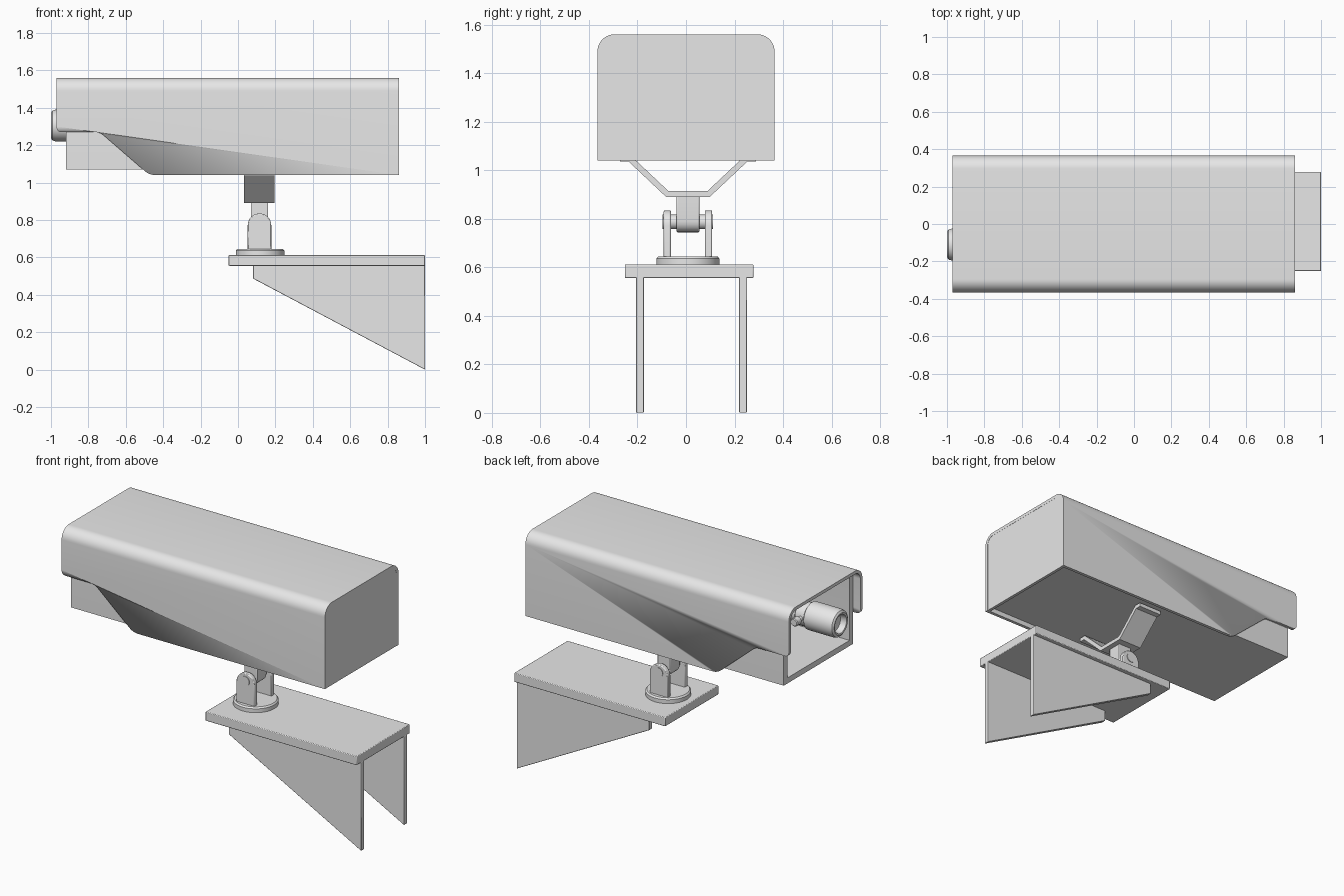
import bpy, bmesh, math
from mathutils import Vector, Matrix

if "Cube" in bpy.data.objects:
    bpy.data.objects.remove(bpy.data.objects["Cube"], do_unlink=True)

grey = bpy.data.materials.new("plain_grey")
grey.use_nodes = True
grey.diffuse_color = (0.8, 0.8, 0.8, 1)
grey.node_tree.nodes["Principled BSDF"].inputs["Base Color"].default_value = (0.8, 0.8, 0.8, 1)

CX, CY = 0.115, 0.008      # centre of the swivel mount


def finish(name, bm, bevel=0, smooth=True):
    bmesh.ops.recalc_face_normals(bm, faces=bm.faces)
    mesh = bpy.data.meshes.new(name)
    bm.to_mesh(mesh)
    bm.free()
    mesh.materials.append(grey)
    ob = bpy.data.objects.new(name, mesh)
    bpy.context.collection.objects.link(ob)
    if bevel:
        mod = ob.modifiers.new("soft_edges", "BEVEL")
        mod.width, mod.segments, mod.limit_method = bevel, 2, "ANGLE"
    if smooth:
        bpy.ops.object.select_all(action="DESELECT")
        ob.select_set(True)
        bpy.context.view_layer.objects.active = ob
        bpy.ops.object.shade_smooth_by_angle(angle=math.radians(35))
    return ob


def prism_mesh(points, axis, start, end):
    """Extrude a 2D outline along x (points are y, z) or y (points are x, z)."""
    bm = bmesh.new()
    place = (lambda u, v: (start, u, v)) if axis == "x" else (lambda u, v: (u, start, v))
    face = bm.faces.new([bm.verts.new(place(u, v)) for u, v in points])
    grown = bmesh.ops.extrude_face_region(bm, geom=[face], use_keep_orig=True)
    shift = Vector((end - start, 0, 0) if axis == "x" else (0, end - start, 0))
    bmesh.ops.translate(bm, vec=shift, verts=[v for v in grown["geom"] if isinstance(v, bmesh.types.BMVert)])
    bmesh.ops.recalc_face_normals(bm, faces=bm.faces)
    return bm


def prism(name, points, axis, start, end, bevel=0):
    return finish(name, prism_mesh(points, axis, start, end), bevel)


def arc(u, v, r, a, b, steps=10):
    angles = [math.radians(a + (b - a) * i / steps) for i in range(steps + 1)]
    return [(u + r * math.cos(t), v + r * math.sin(t)) for t in angles]


def hood_section(half, bottom, top, r):
    """Right bottom, over both rounded shoulders, to left bottom."""
    return ([(half, bottom)] + arc(half - r, top - r, r, 0, 90)
            + arc(r - half, top - r, r, 90, 180) + [(-half, bottom)])


def lathe(name, profile, origin, direction, steps=40):
    """Revolve (distance, radius) points around a line."""
    bm = bmesh.new()
    verts = [bm.verts.new((r, 0, d)) for d, r in profile]
    edges = [bm.edges.new(pair) for pair in zip(verts, verts[1:])]
    bmesh.ops.spin(bm, geom=verts + edges, axis=(0, 0, 1), cent=(0, 0, 0),
                   angle=math.tau, steps=steps, use_duplicate=False)
    bmesh.ops.remove_doubles(bm, verts=bm.verts, dist=0.0005)
    turn = Vector((0, 0, 1)).rotation_difference(Vector(direction)).to_matrix().to_4x4()
    bm.transform(Matrix.Translation(origin) @ turn)
    return finish(name, bm)


# Outer sunshield: thin folded sheet with the visor shape cut from its sides
outer = hood_section(0.365, 1.04, 1.56, 0.07)
inner = hood_section(0.345, 1.04, 1.54, 0.05)
shield = prism("sunshield", outer + inner[::-1], "x", -0.97, 0.86)
notch = ([(-1.1, 1.0), (-1.1, 1.3), (-0.97, 1.3)] + arc(-0.945, 1.295, 0.025, 180, 270, 5)
         + arc(-0.765, 1.2, 0.07, 90, 51, 5) + arc(-0.44, 1.13, 0.09, 231, 270, 5) + [(-0.44, 1.0)])
cutter = prism("visor_cutter", notch, "y", -0.6, 0.6)
cutter.hide_render = True
cutter.hide_viewport = True
cut = shield.modifiers.new("visor", "BOOLEAN")
cut.object, cut.operation, cut.solver = cutter, "DIFFERENCE", "EXACT"
prism("rear_cap", outer, "x", 0.84, 0.859)

# Inner housing: hollow box, open at the lens end behind a narrow frame
bm = prism_mesh(hood_section(0.344, 1.07, 1.539, 0.05), "x", -0.92, 0.845)
mouth = min(bm.faces, key=lambda f: f.calc_center_median().x)
bmesh.ops.inset_region(bm, faces=[mouth], thickness=0.035, use_even_offset=True)
pushed = bmesh.ops.extrude_face_region(bm, geom=[mouth])
bmesh.ops.translate(bm, vec=(1.7, 0, 0),
                    verts=[v for v in pushed["geom"] if isinstance(v, bmesh.types.BMVert)])
if mouth.is_valid:
    bmesh.ops.delete(bm, geom=[mouth], context="FACES_ONLY")
finish("inner_housing", bm)

# Camera inside the housing
LENS = Vector((0, -0.11, 1.305))
body = [(-0.22, 1.2), (0.0, 1.2), (0.0, 1.41), (-0.22, 1.41)]
prism("camera_body", body, "x", -0.62, 0.0, 0.012)
lathe("lens", [(-0.6, 0.0), (-0.6, 0.06), (-0.72, 0.06), (-0.73, 0.072), (-0.79, 0.072), (-0.8, 0.085),
               (-0.975, 0.085), (-0.992, 0.08), (-1.0, 0.068), (-0.998, 0.058), (-0.96, 0.052),
               (-0.95, 0.0)], LENS, (1, 0, 0))
for i, x in enumerate((-0.77, -0.68)):
    lathe(f"lens_knob_{i + 1}", [(0.05, 0), (0.05, 0.015), (0.1, 0.015), (0.1, 0.025), (0.135, 0.025),
                                 (0.14, 0.02), (0.14, 0)], LENS + Vector((x, 0, 0)), (0, 1, 0), 20)

# Bent strap under the housing
half = [(0.085, 0.902), (0.24, 1.048), (0.28, 1.048)]
path = [(-y, z) for y, z in reversed(half)] + half
bm = bmesh.new()
rows = [[bm.verts.new((x, CY + y, z)) for x in (0.032, 0.195)] for y, z in path]
for a, b in zip(rows, rows[1:]):
    bm.faces.new((a[0], a[1], b[1], b[0]))
strap = finish("bent_strap", bm, smooth=False)
sheet = strap.modifiers.new("sheet", "SOLIDIFY")
sheet.thickness, sheet.offset, sheet.use_even_offset = 0.024, 0, True

# Swivel: central tongue, two rounded ears, pin and round foot
tongue = arc(CX, 0.79, 0.046, 180, 360) + [(CX + 0.046, 0.895), (CX - 0.046, 0.895)]
prism("swivel_tongue", tongue, "y", CY - 0.047, CY + 0.047, 0.005)
ear = arc(CX, 0.772, 0.063, 0, 180, 16) + [(CX - 0.063, 0.64), (CX + 0.063, 0.64)]
for side, sign in (("front", -1), ("back", 1)):
    prism(f"{side}_swivel_ear", ear, "y", CY + sign * 0.07, CY + sign * 0.1, 0.005)
pin = [(-0.104, 0), (-0.104, 0.03), (0.104, 0.03), (0.104, 0)]
lathe("swivel_pin", pin, (CX, CY, 0.787), (0, 1, 0))
lathe("swivel_foot", [(0, 0), (0, 0.13), (0.026, 0.13), (0.035, 0.122), (0.035, 0)],
      (CX + 0.003, CY, 0.61), (0, 0, 1), 48)

# Wall shelf with two triangular gussets
shelf = [(-0.05, 0.555), (1.0, 0.555), (1.0, 0.612), (-0.05, 0.612)]
prism("shelf_plate", shelf, "y", -0.252, 0.278, 0.004)
gusset = [(0.08, 0.56), (0.08, 0.487), (1.0, 0.0), (1.0, 0.56)]
for side, y in (("front", -0.19), ("back", 0.235)):
    prism(f"{side}_gusset", gusset, "y", y - 0.016, y + 0.016, 0.003)
